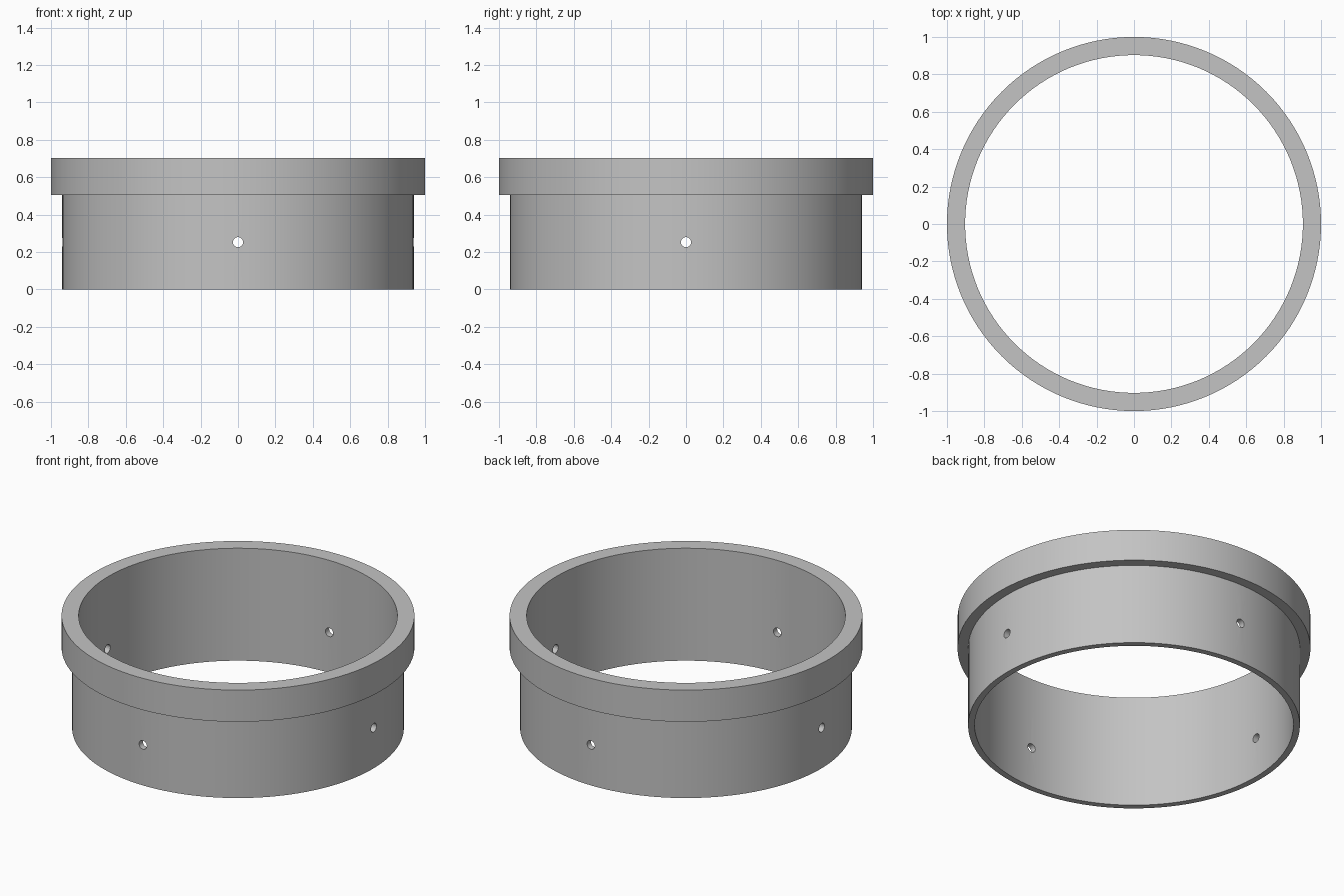
import bpy
import bmesh
from math import pi, radians
from mathutils import Matrix

default_cube = bpy.data.objects.get("Cube")
if default_cube:
    bpy.data.objects.remove(default_cube, do_unlink=True)

SEGMENTS = 128
INNER_R, SLEEVE_R, COLLAR_R = 0.903, 0.94, 1.0
STEP_Z, TOP_Z = 0.505, 0.703
HOLE_Z, HOLE_R = 0.253, 0.027

grey = bpy.data.materials.new("plain grey")
grey.use_nodes = True
colour = (0.55, 0.55, 0.55, 1)
grey.diffuse_color = colour
grey.node_tree.nodes["Principled BSDF"].inputs["Base Color"].default_value = colour


def add_object(name, bm):
    mesh = bpy.data.meshes.new(name)
    bmesh.ops.recalc_face_normals(bm, faces=bm.faces)
    bm.to_mesh(mesh)
    bm.free()
    mesh.materials.append(grey)
    obj = bpy.data.objects.new(name, mesh)
    bpy.context.collection.objects.link(obj)
    return obj


# Stepped ring: a closed wall profile revolved about z
profile = [(INNER_R, 0), (SLEEVE_R, 0), (SLEEVE_R, STEP_Z),
           (COLLAR_R, STEP_Z), (COLLAR_R, TOP_Z), (INNER_R, TOP_Z)]
bm = bmesh.new()
points = [bm.verts.new((r, 0, z)) for r, z in profile]
edges = [bm.edges.new((a, b)) for a, b in zip(points, points[1:] + points[:1])]
bmesh.ops.spin(bm, geom=points + edges, cent=(0, 0, 0), axis=(0, 0, 1),
               angle=2 * pi, steps=SEGMENTS, use_merge=True)
bmesh.ops.remove_doubles(bm, verts=bm.verts, dist=0.0001)
ring = add_object("collar_ring", bm)
bpy.ops.object.select_all(action='DESELECT')
bpy.context.view_layer.objects.active = ring
ring.select_set(True)

# Four radial screw holes, drilled straight through along x and y
for axis in "XY":
    bm = bmesh.new()
    turn = Matrix.Rotation(pi / 2, 4, "Y" if axis == "X" else "X")
    bmesh.ops.create_cone(bm, cap_ends=True, segments=24, radius1=HOLE_R,
                          radius2=HOLE_R, depth=3,
                          matrix=Matrix.Translation((0, 0, HOLE_Z)) @ turn)
    cutter = add_object("hole_cutter", bm)
    cutter.hide_render = True
    drill = ring.modifiers.new("screw holes", 'BOOLEAN')
    drill.operation = 'DIFFERENCE'
    drill.solver = 'EXACT'
    drill.object = cutter
    bpy.ops.object.modifier_apply(modifier=drill.name)
    bpy.data.objects.remove(cutter, do_unlink=True)

bpy.ops.object.shade_smooth_by_angle(angle=radians(30))
